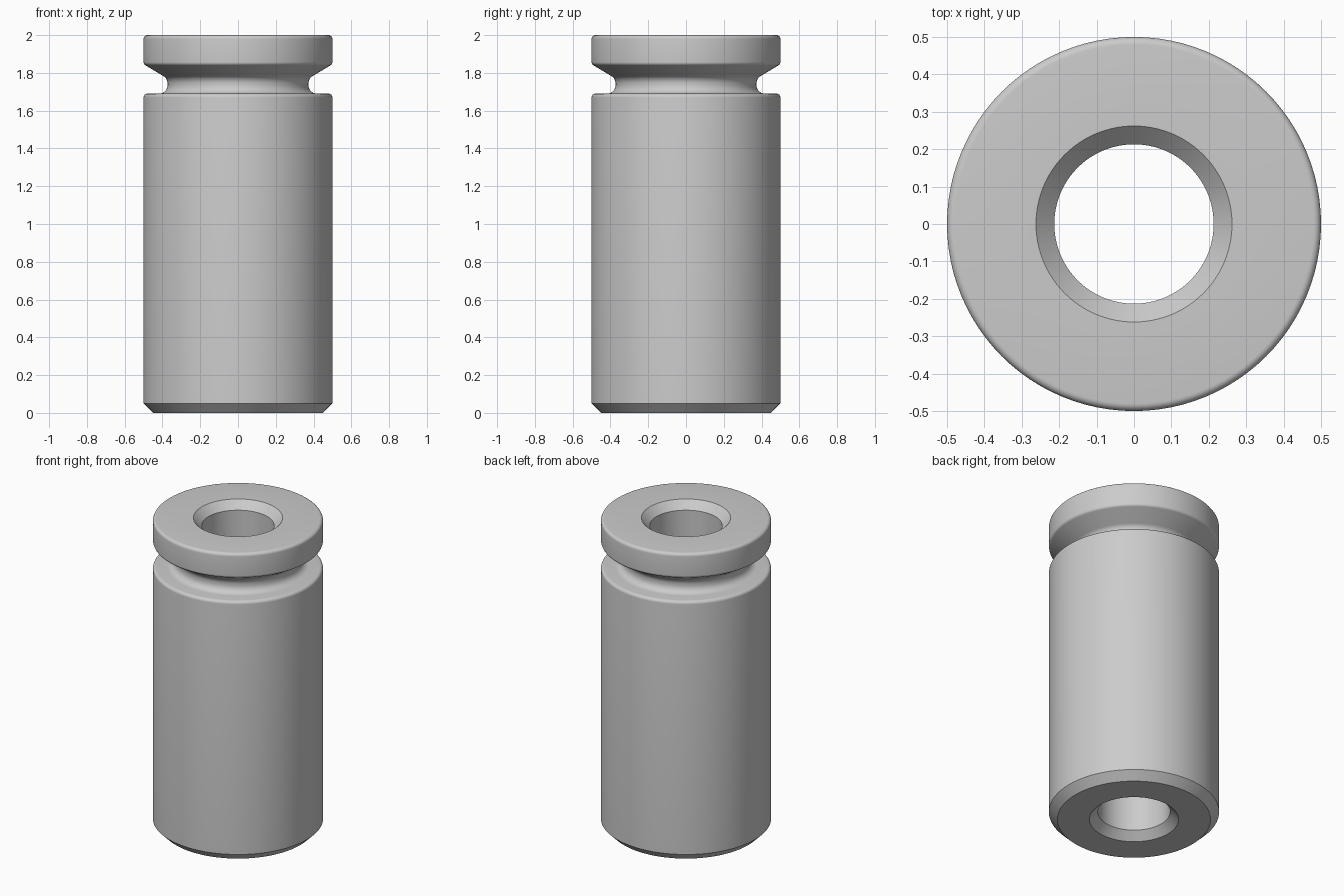
import bpy, bmesh, math
from mathutils import Vector

old = bpy.data.objects.get("Cube")
if old:
    bpy.data.objects.remove(old)

SEGMENTS = 96
ARC_STEPS = 6

# Closed half section: radius, height, fillet radius
CORNERS = [
    (0.45, 0, 0), (0.5, 0.05, 0),                            # bottom chamfer
    (0.5, 1.69, 0.02), (0.373, 1.69, 0.045),                 # groove floor
    (0.373, 1.77, 0.045), (0.5, 1.846, 0.02),                # groove slope
    (0.5, 2, 0.02), (0.262, 2, 0), (0.213, 1.95, 0),         # top and bore mouth
    (0.213, 0.05, 0), (0.262, 0, 0),                         # lower bore mouth
]


def rounded_profile(corners):
    """Replace each corner that has a radius with a tangent arc."""
    points = []
    for i, (r, z, fillet) in enumerate(corners):
        corner = Vector((r, z))
        if not fillet:
            points.append(corner)
            continue
        a = (Vector(corners[i - 1][:2]) - corner).normalized()
        b = (Vector(corners[(i + 1) % len(corners)][:2]) - corner).normalized()
        half = a.angle(b) / 2
        centre = corner + (a + b).normalized() * fillet / math.sin(half)
        start = corner + a * fillet / math.tan(half) - centre
        end = corner + b * fillet / math.tan(half) - centre
        for k in range(ARC_STEPS + 1):
            direction = start.slerp(end, k / ARC_STEPS).normalized()
            points.append(centre + direction * fillet)
    return points


# Revolve the section into a grooved sleeve
bm = bmesh.new()
verts = [bm.verts.new((p.x, 0, p.y)) for p in rounded_profile(CORNERS)]
edges = [bm.edges.new((verts[i - 1], v)) for i, v in enumerate(verts)]
bmesh.ops.spin(bm, geom=verts + edges, cent=(0, 0, 0), axis=(0, 0, 1),
               angle=math.tau, steps=SEGMENTS, use_merge=True)
bmesh.ops.remove_doubles(bm, verts=bm.verts, dist=0.0001)
bmesh.ops.recalc_face_normals(bm, faces=bm.faces)
mesh = bpy.data.meshes.new("grooved_sleeve")
bm.to_mesh(mesh)
bm.free()
sleeve = bpy.data.objects.new("grooved_sleeve", mesh)
bpy.context.collection.objects.link(sleeve)

# Plain grey finish
grey = bpy.data.materials.new("light_grey")
grey.use_nodes = True
colour = (0.6, 0.6, 0.6, 1)
grey.diffuse_color = colour
grey.node_tree.nodes["Principled BSDF"].inputs["Base Color"].default_value = colour
mesh.materials.append(grey)

# Smooth curves with crisp chamfer edges
bpy.ops.object.select_all(action='DESELECT')
sleeve.select_set(True)
bpy.context.view_layer.objects.active = sleeve
bpy.ops.object.shade_smooth_by_angle(angle=math.radians(30))
